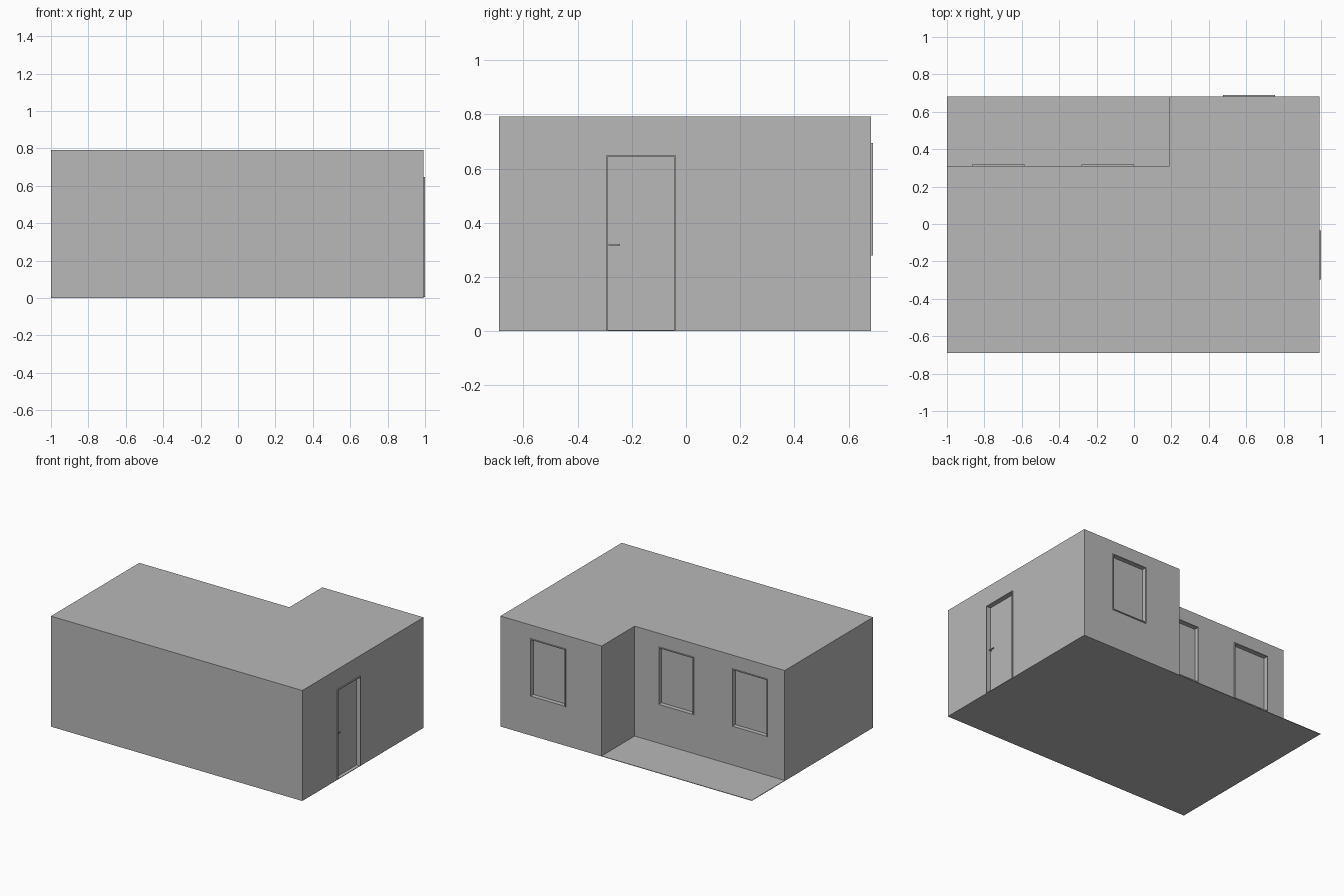
import bpy, bmesh
from mathutils import Matrix, Vector

cube = bpy.data.objects.get("Cube")
if cube:
    bpy.data.objects.remove(cube, do_unlink=True)

# One plain grey for the whole building
grey = bpy.data.materials.new("plain grey")
grey.use_nodes = True
grey.diffuse_color = (0.48, 0.48, 0.48, 1)
grey.node_tree.nodes["Principled BSDF"].inputs["Base Color"].default_value = grey.diffuse_color

LEFT, RIGHT, FRONT, BACK = -1.0, 0.993, -0.69, 0.683
NOTCH_X, NOTCH_Y = 0.19, 0.31
SLAB, TOP = 0.004, 0.792
LIP, DEPTH, TRIM = 0.007, 0.028, 0.006


def finish(name, bm, matrix=Matrix()):
    bmesh.ops.recalc_face_normals(bm, faces=bm.faces)
    mesh = bpy.data.meshes.new(name)
    bm.to_mesh(mesh)
    bm.free()
    mesh.materials.append(grey)
    obj = bpy.data.objects.new(name, mesh)
    obj.matrix_world = matrix
    bpy.context.collection.objects.link(obj)
    return obj


def prism(name, outline, low, push, matrix=Matrix()):
    """Extrude a flat outline of 3D points by the push vector."""
    bm = bmesh.new()
    face = bm.faces.new([bm.verts.new(Vector(p) + Vector(low)) for p in outline])
    new = bmesh.ops.extrude_face_region(bm, geom=[face])["geom"]
    moved = [v for v in new if isinstance(v, bmesh.types.BMVert)]
    bmesh.ops.translate(bm, verts=moved, vec=Vector(push))
    return finish(name, bm, matrix)


def box(name, low, high, matrix=Matrix()):
    (x0, y0, z0), (x1, y1, z1) = low, high
    outline = [(x0, y0, 0), (x1, y0, 0), (x1, y1, 0), (x0, y1, 0)]
    return prism(name, outline, (0, 0, z0), (0, 0, z1 - z0), matrix)


# Floor slab, which carries on under the open corner
box("floor_slab", (LEFT, FRONT, 0), (RIGHT, BACK, SLAB))

# L-shaped walls with a flat roof
plan = [(LEFT, FRONT), (RIGHT, FRONT), (RIGHT, BACK),
        (NOTCH_X, BACK), (NOTCH_X, NOTCH_Y), (LEFT, NOTCH_Y)]
walls = prism("walls", [(x, y, 0) for x, y in plan], (0, 0, SLAB), (0, 0, TOP - SLAB))


def cut_recess(low, high, matrix):
    cutter = box("recess_cutter", low, high, matrix)
    cutter.hide_render = True
    mod = walls.modifiers.new("recess", "BOOLEAN")
    mod.operation, mod.solver, mod.object = "DIFFERENCE", "EXACT", cutter
    bpy.context.view_layer.objects.active = walls
    bpy.ops.object.modifier_apply(modifier=mod.name)
    bpy.data.objects.remove(cutter, do_unlink=True)


def opening(name, panel, width, bottom, top, matrix, sill):
    """Recess with a raised frame and a panel; local y points out of the wall."""
    w = width / 2
    cut_recess((-w, -DEPTH, bottom), (w, 0.05, top), matrix)
    # Frame outline: closed ring as four bars, or three without a sill
    i = w - TRIM
    bars = {"left": ((i, bottom), (w, top)), "right": ((-w, bottom), (-i, top)),
            "head": ((-i, top - TRIM), (i, top))}
    if sill:
        bars["sill"] = ((-i, bottom), (i, bottom + TRIM))
    for side, ((x0, z0), (x1, z1)) in bars.items():
        box(f"{name}_frame_{side}", (x0, -DEPTH, z0), (x1, LIP, z1), matrix)
    base = bottom + TRIM if sill else bottom
    box(f"{name}_{panel}", (-i, -DEPTH, base), (i, 0.003 - DEPTH, top - TRIM), matrix)


# Windows on the two back walls
for name, x, y in (("left_window", 0.615, BACK), ("middle_window", -0.14, NOTCH_Y),
                   ("right_window", -0.725, NOTCH_Y)):
    opening(name, "pane", 0.28, 0.28, 0.695, Matrix.Translation((x, y, 0)), True)

# Side door, with local x running towards the front
door = Matrix.Translation((RIGHT, -0.166, 0)) @ Matrix.Rotation(-1.5707963, 4, "Z")
opening("door", "leaf", 0.26, SLAB, 0.648, door, False)

# Door handle: stem and lever
box("door_handle_stem", (0.112, -DEPTH, 0.316), (0.119, -0.012, 0.322), door)
box("door_handle_lever", (0.078, -0.014, 0.316), (0.119, -0.008, 0.322), door)
